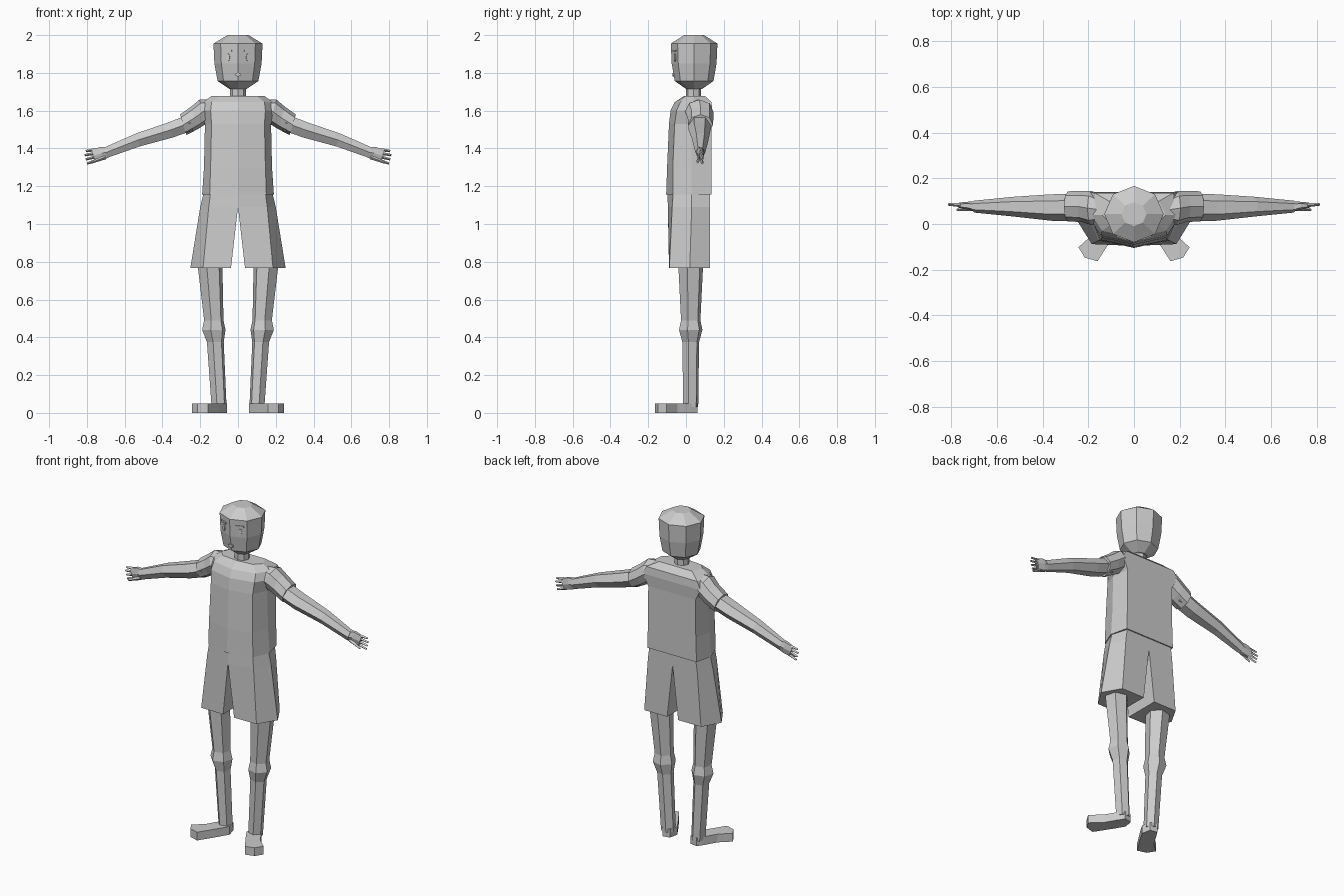
import bpy, bmesh, math
from mathutils import Vector, Matrix

grey = bpy.data.materials.new("plain grey")
grey.diffuse_color = (0.6, 0.6, 0.6, 1)


def finish(name, bm, mirror=False):
    bmesh.ops.recalc_face_normals(bm, faces=bm.faces)
    me = bpy.data.meshes.new(name)
    bm.to_mesh(me)
    bm.free()
    me.materials.append(grey)
    ob = bpy.data.objects.new(name, me)
    bpy.context.collection.objects.link(ob)
    if mirror:
        ob.modifiers.new("mirror", 'MIRROR')
        ob.modifiers["mirror"].use_mirror_merge = False
    return ob


def loft(name, rings, mirror=False):
    """Skin a list of equally long point rings and close both ends."""
    bm = bmesh.new()
    vs = [[bm.verts.new(p) for p in r] for r in rings]
    n = len(rings[0])
    for a, b in zip(vs, vs[1:]):
        for i in range(n):
            j = (i + 1) % n
            bm.faces.new((a[i], a[j], b[j], b[i]))
    bm.faces.new(vs[0])
    bm.faces.new(vs[-1])
    return finish(name, bm, mirror)


def level(x, y, z, rx, ry, n, turn=0):
    """Horizontal ring."""
    return [(x + rx * math.cos(turn + math.tau * i / n),
             y + ry * math.sin(turn + math.tau * i / n), z) for i in range(n)]


def across(x, z, y, ry, rz, n=6, tilt=math.radians(17)):
    """Ring across the arm, which slopes down by tilt."""
    up = Vector((math.sin(tilt), 0, math.cos(tilt)))
    return [Vector((x, y, z)) + Vector((0, -1, 0)) * ry * math.cos(math.tau * i / n)
            + up * rz * math.sin(math.tau * i / n) for i in range(n)]


# Head and neck
loft("head", [level(0, 0.043, z, r, r * 0.95, 8) for z, r in
              ((1.715, 0.045), (1.757, 0.108), (1.85, 0.125), (1.955, 0.13), (2.0, 0.055))])
loft("neck", [level(0, 0.04, z, 0.043, 0.04, 8) for z in (1.65, 1.73)])


# Face details as thin plates on the facets of the head
def plate(name, x, y, z, w, h, sides, turn, mirror):
    bm = bmesh.new()
    bmesh.ops.create_cone(bm, cap_ends=True, segments=sides, radius1=1, radius2=1, depth=1)
    spin = math.pi / 4 if sides == 4 else 0
    k = math.sqrt(2) if sides == 4 else 1
    m = (Matrix.Translation((x, y, z)) @ Matrix.Rotation(turn, 4, 'Z')
         @ Matrix.Diagonal((w / 2 * k, 0.009, h / 2 * k, 1))
         @ Matrix.Rotation(math.pi / 2, 4, 'X') @ Matrix.Rotation(spin, 4, 'Z'))
    bmesh.ops.transform(bm, matrix=m, verts=bm.verts)
    finish(name, bm, mirror)


plate("eye", 0.053, -0.056, 1.882, 0.024, 0.042, 8, 0.37, True)
plate("eyebrow", 0.053, -0.059, 1.917, 0.046, 0.01, 4, 0.37, True)
plate("mouth", 0, -0.068, 1.79, 0.036, 0.018, 6, 0, False)

# Shirt body: ridge at the front, flat back
rows = ((1.155, 0.15, 0.19, -0.105, -0.07, 0.03, 0.165, 0.135),
        (1.30, 0.145, 0.18, -0.10, -0.07, 0.03, 0.16, 0.135),
        (1.53, 0.14, 0.175, -0.09, -0.06, 0.03, 0.158, 0.135),
        (1.60, 0.145, 0.205, -0.082, -0.05, 0.04, 0.195, 0.14),
        (1.645, 0.14, 0.185, -0.06, -0.03, 0.04, 0.17, 0.135),
        (1.678, 0.10, 0.14, -0.01, 0.0, 0.04, 0.11, 0.10))
rings = []
for z, xc, xs, yf, yc, ys, xb, yb in rows:
    half = [(xc, yc, z), (xs, ys, z), (xb, yb, z)]
    rings.append([(0, yf, z)] + half + [(-x, y, z) for x, y, z in reversed(half)])
loft("shirt_body", rings)

# Shoulder with sleeve, arm
loft("sleeve", [across(0.12, 1.615, 0.06, 0.05, 0.045, 8),
                across(0.185, 1.595, 0.07, 0.075, 0.066, 8),
                across(0.23, 1.562, 0.077, 0.068, 0.062, 8),
                across(0.29, 1.525, 0.077, 0.066, 0.057, 8)], True)
loft("arm", [across(0.25, 1.537, 0.073, 0.06, 0.05),
             across(0.36, 1.497, 0.072, 0.058, 0.048),
             across(0.53, 1.445, 0.076, 0.043, 0.041),
             across(0.70, 1.378, 0.076, 0.026, 0.033)], True)
loft("palm", [across(0.69, 1.381, 0.076, 0.024, 0.033),
              across(0.72, 1.375, 0.08, 0.018, 0.04),
              across(0.765, 1.362, 0.082, 0.012, 0.036)], True)

# Fingers and thumb
for i in range(4):
    s = 1.5 - i
    loft("finger", [across(0.75 + s * 0.005, 1.366 + s * 0.018, 0.082, 0.009, 0.009, 4),
                    across(0.812 - abs(s - 0.5) * 0.006, 1.353 + s * 0.022, 0.086, 0.006, 0.006, 4)], True)
loft("thumb", [across(0.70, 1.355, 0.07, 0.012, 0.012, 4),
               across(0.775, 1.326, 0.062, 0.006, 0.006, 4)], True)

# Shorts: one leg, mirrored
loft("shorts_leg", [
    [(0, -0.098, 1.165), (0.145, -0.068, 1.165), (0.182, 0.03, 1.165), (0.155, 0.128, 1.165), (0, 0.128, 1.165)],
    [(0, -0.096, 1.09), (0.155, -0.073, 1.09), (0.20, 0.03, 1.09), (0.165, 0.128, 1.09), (0, 0.128, 1.09)],
    [(0.037, -0.09, 0.768), (0.185, -0.088, 0.768), (0.252, 0.02, 0.768), (0.19, 0.128, 0.768),
     (0.037, 0.128, 0.768)]], True)

# Leg with knee
loft("leg", [level(x, 0.025, z, r, r, 6, math.radians(-75)) for x, z, r in
             ((0.15, 0.85, 0.07), (0.147, 0.765, 0.067), (0.128, 0.49, 0.053), (0.128, 0.44, 0.064),
              (0.12, 0.375, 0.046), (0.10, 0.03, 0.041))], True)

# Foot pointing outward
sole = [(0.058, 0.0), (0.10, -0.07), (0.16, -0.163), (0.215, -0.147), (0.243, -0.102),
        (0.18, -0.045), (0.142, 0.02), (0.115, 0.062), (0.07, 0.055)]
loft("foot", [[(x, y, z) for x, y in sole] for z in (0.0, 0.05)], True)
